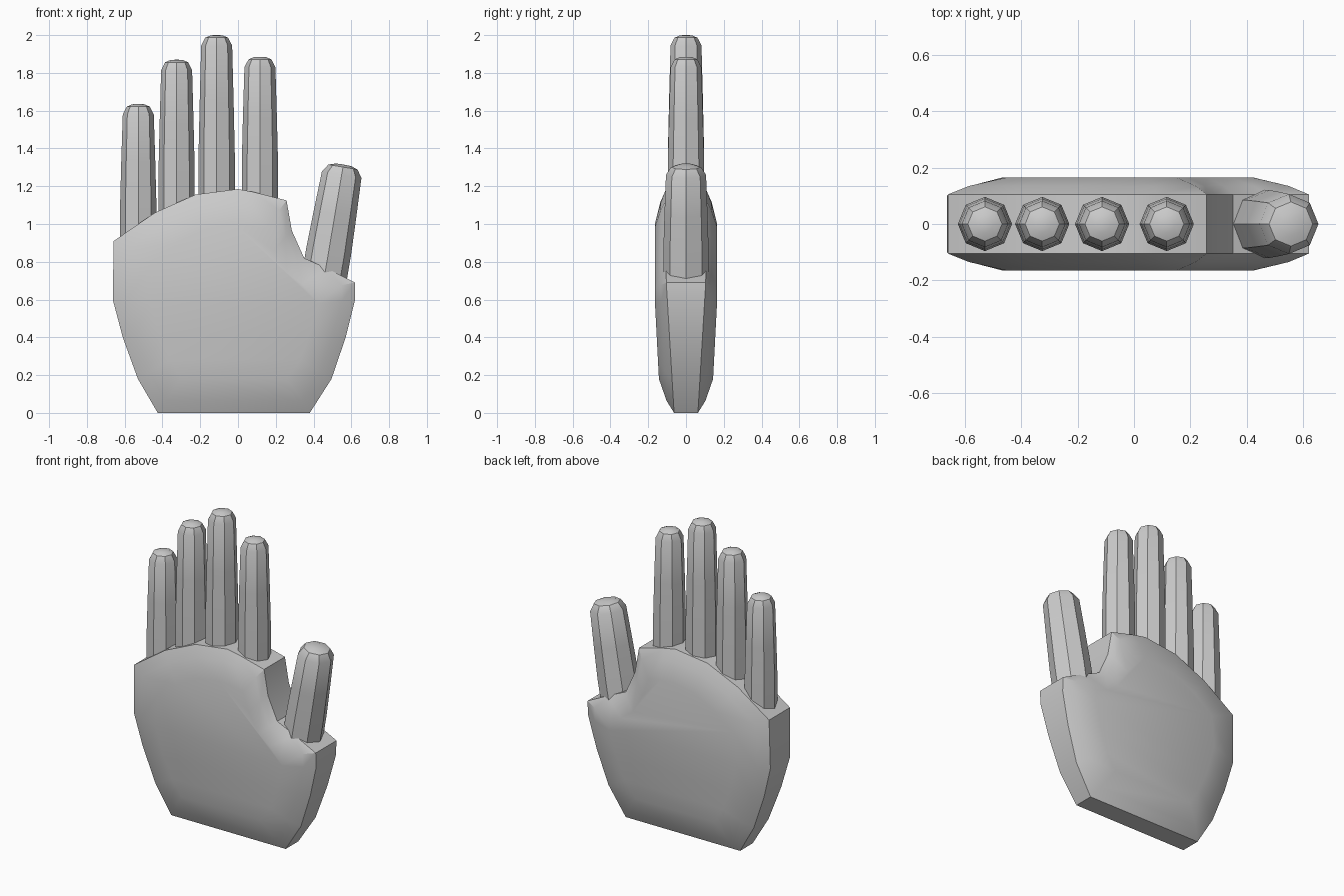
import bpy, bmesh, math
from mathutils import Matrix, Vector

if "Cube" in bpy.data.objects:
    bpy.data.objects.remove(bpy.data.objects["Cube"])

skin = bpy.data.materials.new("light_grey")
skin.diffuse_color = (0.6, 0.6, 0.6, 1)
skin.use_nodes = True
skin.node_tree.nodes["Principled BSDF"].inputs["Base Color"].default_value = skin.diffuse_color


def finish(bm, name):
    bmesh.ops.recalc_face_normals(bm, faces=bm.faces)
    mesh = bpy.data.meshes.new(name)
    bm.to_mesh(mesh)
    bm.free()
    mesh.materials.append(skin)
    ob = bpy.data.objects.new(name, mesh)
    bpy.context.collection.objects.link(ob)
    bpy.ops.object.select_all(action='DESELECT')
    ob.select_set(True)
    bpy.context.view_layer.objects.active = ob
    bpy.ops.object.shade_smooth_by_angle(angle=math.radians(30))
    return ob


# Palm: rim outline and the matching outline of the flat front and back
RIM = [(-.425, 0), (-.53, .18), (-.61, .40), (-.663, .60), (-.658, .91), (-.44, 1.06),
       (-.225, 1.156), (0, 1.185), (.08, 1.17), (.257, 1.125), (.285, .965), (.35, .82),
       (.47, .765), (.62, .69), (.62, .60), (.57, .40), (.495, .18), (.38, 0)]
FLAT = [(-.30, .18), (-.36, .28), (-.42, .42), (-.465, .60), (-.45, .80), (-.32, .90),
        (-.17, .975), (-.02, 1.0), (.06, .998), (.15, .98), (.19, .86), (.26, .74),
        (.34, .68), (.42, .65), (.425, .58), (.38, .42), (.33, .28), (.26, .18)]


def build_palm():
    bm = bmesh.new()
    n = len(RIM)
    rims = []
    for side in (-1, 1):
        rings = [[], [], []]
        for (rx, rz), (fx, fz) in zip(RIM, FLAT):
            ry = min(.105, .063 + .06 * rz)
            fy = min(.165, .134 + .052 * fz)
            for ring, t, u in zip(rings, (0, .36, 1), (0, .5, 1)):
                ring.append(bm.verts.new((rx + (fx - rx) * t,
                                          side * (ry + (fy - ry) * u),
                                          rz + (fz - rz) * t)))
        # rounded border in two steps
        for a, b in zip(rings, rings[1:]):
            for i in range(n):
                j = (i + 1) % n
                bm.faces.new((a[i], a[j], b[j], b[i]))
        # flat middle: strips near the wrist, one large face above
        f = rings[2]
        for i in range(3):
            bm.faces.new((f[i], f[i + 1], f[n - 2 - i], f[n - 1 - i]))
        bm.faces.new(f[3:n - 3])
        rims.append(rings[0])
    # edge wall
    a, b = rims
    for i in range(n):
        j = (i + 1) % n
        bm.faces.new((a[i], a[j], b[j], b[i]))
    finish(bm, "palm")


def build_finger(name, base, tip, r_base, r_mid, r_tip, cap):
    """Eight-sided tapering finger with a low dome, from base to tip."""
    base, tip = Vector(base), Vector(tip)
    length = (tip - base).length
    profile = [(r_base, 0), (r_base, length * .3), (r_mid, length * .6),
               (r_tip, length - cap), (r_tip * .74, length - cap * .25),
               (r_tip * .38, length - cap * .02)]
    rot = (tip - base).to_track_quat('Z', 'Y').to_matrix().to_4x4()
    place = Matrix.Translation(base) @ rot
    bm = bmesh.new()
    rings = [[bm.verts.new(place @ Vector((r * math.cos(k * math.pi / 4),
                                           r * math.sin(k * math.pi / 4), h)))
              for k in range(8)] for r, h in profile]
    for a, b in zip(rings, rings[1:]):
        for i in range(8):
            j = (i + 1) % 8
            bm.faces.new((a[i], a[j], b[j], b[i]))
    apex = bm.verts.new(tip)
    for i in range(8):
        bm.faces.new((rings[-1][i], rings[-1][(i + 1) % 8], apex))
    bm.faces.new(rings[0])
    finish(bm, name)


build_palm()
for name, x, bottom, top in (("little_finger", -.528, .88, 1.635),
                             ("ring_finger", -.325, 1.02, 1.87),
                             ("middle_finger", -.113, 1.10, 2.0),
                             ("index_finger", .116, 1.08, 1.885)):
    build_finger(name, (x, 0, bottom), (x, 0, top), .096, .09, .082, .055)
build_finger("thumb", (.447, 0, .66), (.558, 0, 1.315), .12, .114, .106, .055)
